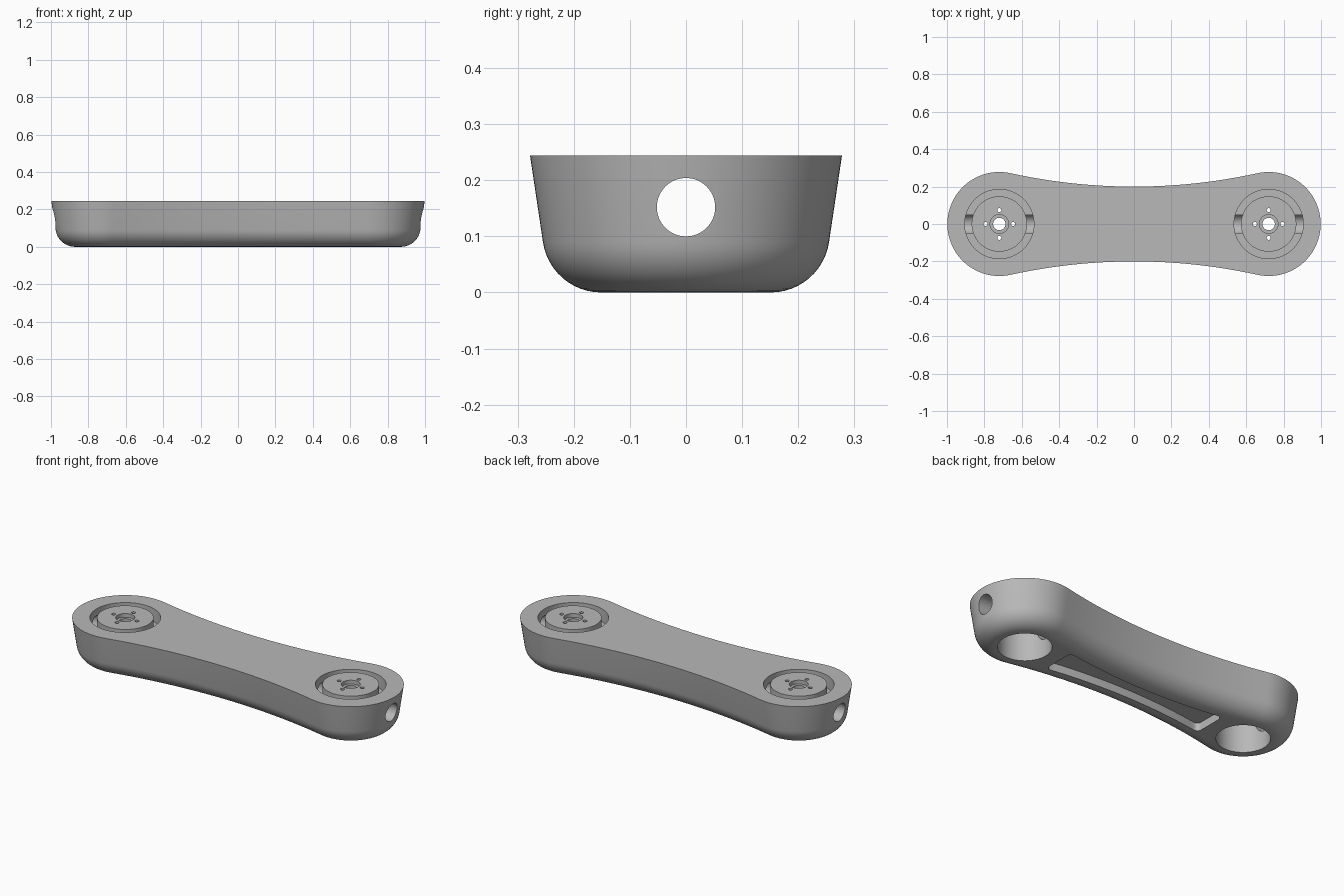
import bpy, bmesh, math
from mathutils import Matrix

cube = bpy.data.objects.get("Cube")
if cube:
    bpy.data.objects.remove(cube, do_unlink=True)

HEIGHT, PIVOT, END_R, WAIST = 0.244, 0.72, 0.278, 0.2
# Radius of the concave waist arc that runs tangent into both round ends
WAIST_R = (PIVOT**2 + WAIST**2 - END_R**2) / (2 * (END_R - WAIST))
TANGENT = math.atan2(PIVOT, WAIST + WAIST_R)

grey = bpy.data.materials.new("satin grey")
grey.use_nodes = True
grey.diffuse_color = (0.48, 0.48, 0.48, 1)
grey.node_tree.nodes["Principled BSDF"].inputs["Base Color"].default_value = (0.48, 0.48, 0.48, 1)


def make_object(name, bm):
    bmesh.ops.recalc_face_normals(bm, faces=bm.faces)
    mesh = bpy.data.meshes.new(name)
    bm.to_mesh(mesh)
    bm.free()
    mesh.materials.append(grey)
    obj = bpy.data.objects.new(name, mesh)
    bpy.context.collection.objects.link(obj)
    return obj


def loft(name, loops, closed=False):
    """Skin a list of point loops; cap the ends or join last to first."""
    bm = bmesh.new()
    rings = [[bm.verts.new(p) for p in loop] for loop in loops]
    pairs = list(zip(rings, rings[1:]))
    if closed:
        pairs.append((rings[-1], rings[0]))
    else:
        bm.faces.new(rings[0])
        bm.faces.new(rings[-1])
    n = len(rings[0])
    for a, b in pairs:
        for i in range(n):
            j = (i + 1) % n
            bm.faces.new((a[i], a[j], b[j], b[i]))
    return make_object(name, bm)


def circle(x, y, r, z, n):
    return [(x + r * math.cos(2 * math.pi * i / n),
             y + r * math.sin(2 * math.pi * i / n), z) for i in range(n)]


def cylinder(x, y, r, z0, z1, n=64):
    return loft("cutter", [circle(x, y, r, z, n) for z in (z0, z1)])


def outline(inset, z):
    """Dog-bone outline shrunk by inset."""
    points = []
    r_end, r_waist = END_R - inset, WAIST_R + inset
    sweep = math.pi / 2 + TANGENT
    for s in (1, -1):
        for i in range(49):
            a = -sweep + 2 * sweep * i / 48
            points.append((s * (PIVOT + r_end * math.cos(a)), s * r_end * math.sin(a), z))
        for i in range(1, 24):
            a = TANGENT * (1 - i / 12)
            points.append((s * r_waist * math.sin(a),
                           s * (WAIST + WAIST_R - r_waist * math.cos(a)), z))
    return points


# Main body: drafted walls with a rounded underside
draft, fillet = math.radians(8.5), 0.105
wall_z = fillet * (1 - math.sin(draft))
wall_inset = (HEIGHT - wall_z) * math.tan(draft)
sections = [outline(0, HEIGHT)]
for i in range(13):
    a = draft + (math.pi / 2 - draft) * i / 12
    sections.append(outline(wall_inset + fillet * (math.cos(draft) - math.cos(a)),
                            fillet * (1 - math.sin(a))))
body = loft("link_body", sections)

cutters = []
for x in (-PIVOT, PIVOT):
    # Large motor bore from below
    cutters.append(cylinder(x, 0, 0.138, -0.05, 0.177, 96))
    # Ring groove around each hub
    ring = [(0.148, 0.17), (0.185, 0.17), (0.185, 0.3), (0.148, 0.3)]
    cutters.append(loft("cutter", [circle(x, 0, r, z, 96) for r, z in ring], closed=True))
    # Stepped centre hole and four screw holes
    cutters.append(cylinder(x, 0, 0.05, 0.222, 0.3, 48))
    cutters.append(cylinder(x, 0, 0.033, 0.15, 0.3, 48))
    for k in range(4):
        a = k * math.pi / 2
        cutters.append(cylinder(x + 0.074 * math.cos(a), 0.074 * math.sin(a),
                                0.011, 0.15, 0.3, 20))

# Cable tunnel along the whole link
tunnel = cylinder(0, 0, 0.052, -1.2, 1.2, 64)
tunnel.data.transform(Matrix.Translation((0, 0, 0.152)) @ Matrix.Rotation(math.pi / 2, 4, "Y"))
cutters.append(tunnel)

# Waisted pocket in the underside with rounded corners
half, corner = 0.5, 0.025
quarter = []
for i in range(13):
    x = (half - corner) * i / 12
    quarter.append((x, 0.057 + x * x / (2 * WAIST_R)))
top_y = quarter[-1][1]
for i in range(1, 9):
    a = math.pi / 2 * (1 - i / 8)
    quarter.append((half - corner + corner * math.cos(a), top_y - corner + corner * math.sin(a)))
right = quarter + [(x, -y) for x, y in reversed(quarter)]
pocket = right + [(-x, -y) for x, y in right[1:-1]]
cutters.append(loft("cutter", [[(x, y, z) for x, y in pocket] for z in (-0.05, 0.045)]))

# Cut everything out of the body
bpy.context.view_layer.objects.active = body
for cutter in cutters:
    mod = body.modifiers.new("cut", "BOOLEAN")
    mod.operation = "DIFFERENCE"
    mod.solver = "EXACT"
    mod.object = cutter
    bpy.ops.object.modifier_apply(modifier=mod.name)
    bpy.data.objects.remove(cutter, do_unlink=True)

bpy.ops.object.select_all(action="DESELECT")
body.select_set(True)
bpy.ops.object.shade_smooth_by_angle(angle=math.radians(30))
